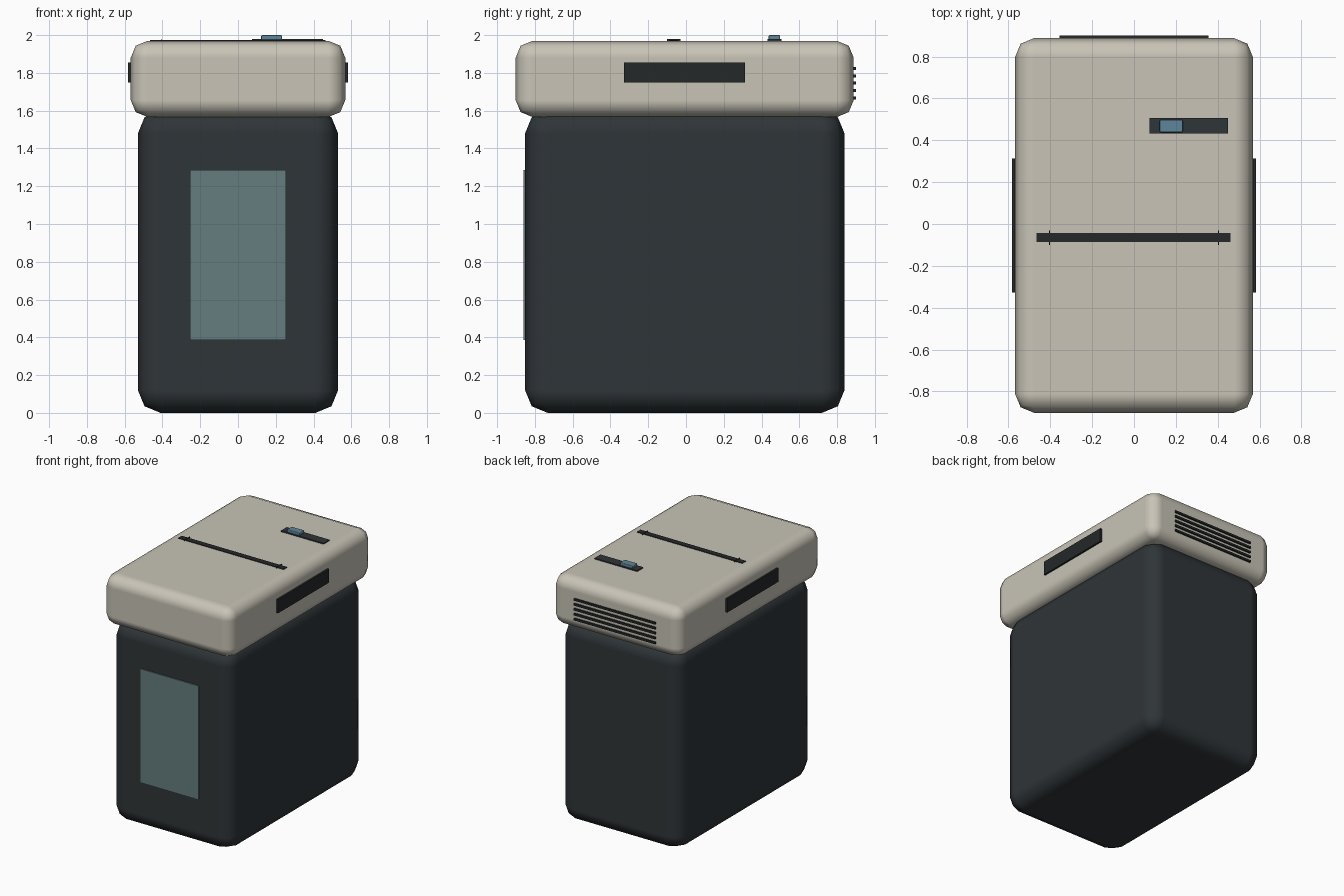
import bpy

if "Cube" in bpy.data.objects:
    bpy.data.objects.remove(bpy.data.objects["Cube"])


def mat(name, rgb):
    m = bpy.data.materials.new(name)
    m.diffuse_color = (*rgb, 1)
    m.use_nodes = True
    m.node_tree.nodes["Principled BSDF"].inputs["Base Color"].default_value = m.diffuse_color
    return m


BEIGE = mat("beige_plastic", (0.58, 0.55, 0.47))
DARK = mat("dark_plastic", (0.028, 0.035, 0.039))
BLACK = mat("black_plastic", (0.018, 0.021, 0.022))
WINDOW = mat("window_tint", (0.13, 0.20, 0.21))
BLUE = mat("switch_blue", (0.11, 0.24, 0.32))


def box(name, x, y, z, material, bevel=0, segments=2):
    """Box from (min, max) ranges, optionally with rounded edges."""
    ranges = (x, y, z)
    bpy.ops.mesh.primitive_cube_add(size=1, location=[(a + b) / 2 for a, b in ranges])
    o = bpy.context.object
    o.name = name
    o.scale = [b - a for a, b in ranges]
    bpy.ops.object.transform_apply(location=False, rotation=False, scale=True)
    o.data.materials.append(material)
    if bevel:
        bpy.ops.object.shade_smooth()
        m = o.modifiers.new("rounding", "BEVEL")
        m.width = bevel
        m.segments = segments
        m.harden_normals = True
    return o


# Waste bin and cutting head
box("waste_bin", (-0.53, 0.53), (-0.852, 0.839), (0, 1.6), DARK, 0.12)
box("shredder_head", (-0.568, 0.568), (-0.902, 0.888), (1.566, 1.97), BEIGE, 0.09)

# Front viewing window
box("viewing_window", (-0.255, 0.255), (-0.86, -0.84), (0.385, 1.285), WINDOW)

# Paper slot with its two guide marks
box("paper_slot", (-0.465, 0.462), (-0.087, -0.043), (1.955, 1.975), BLACK)
for side, x in (("left", -0.404), ("right", 0.404)):
    box(f"guide_mark_{side}", (x - 0.002, x + 0.002), (-0.1, -0.03), (1.96, 1.979), BLACK)

# Slide switch
box("switch_track", (0.075, 0.45), (0.432, 0.506), (1.955, 1.979), DARK)
box("switch_slider", (0.123, 0.233), (0.438, 0.498), (1.97, 2.0), BLUE, 0.006)

# Side hand grips
for side, s in (("left", -1), ("right", 1)):
    box(f"hand_grip_{side}", sorted((s * 0.56, s * 0.583)), (-0.328, 0.312), (1.748, 1.856), BLACK)

# Rear cooling vents
for i in range(5):
    z = 1.667 + i * 0.0392
    box(f"vent_slat_{i + 1}", (-0.357, 0.357), (0.875, 0.9), (z - 0.008, z + 0.008), BLACK)
